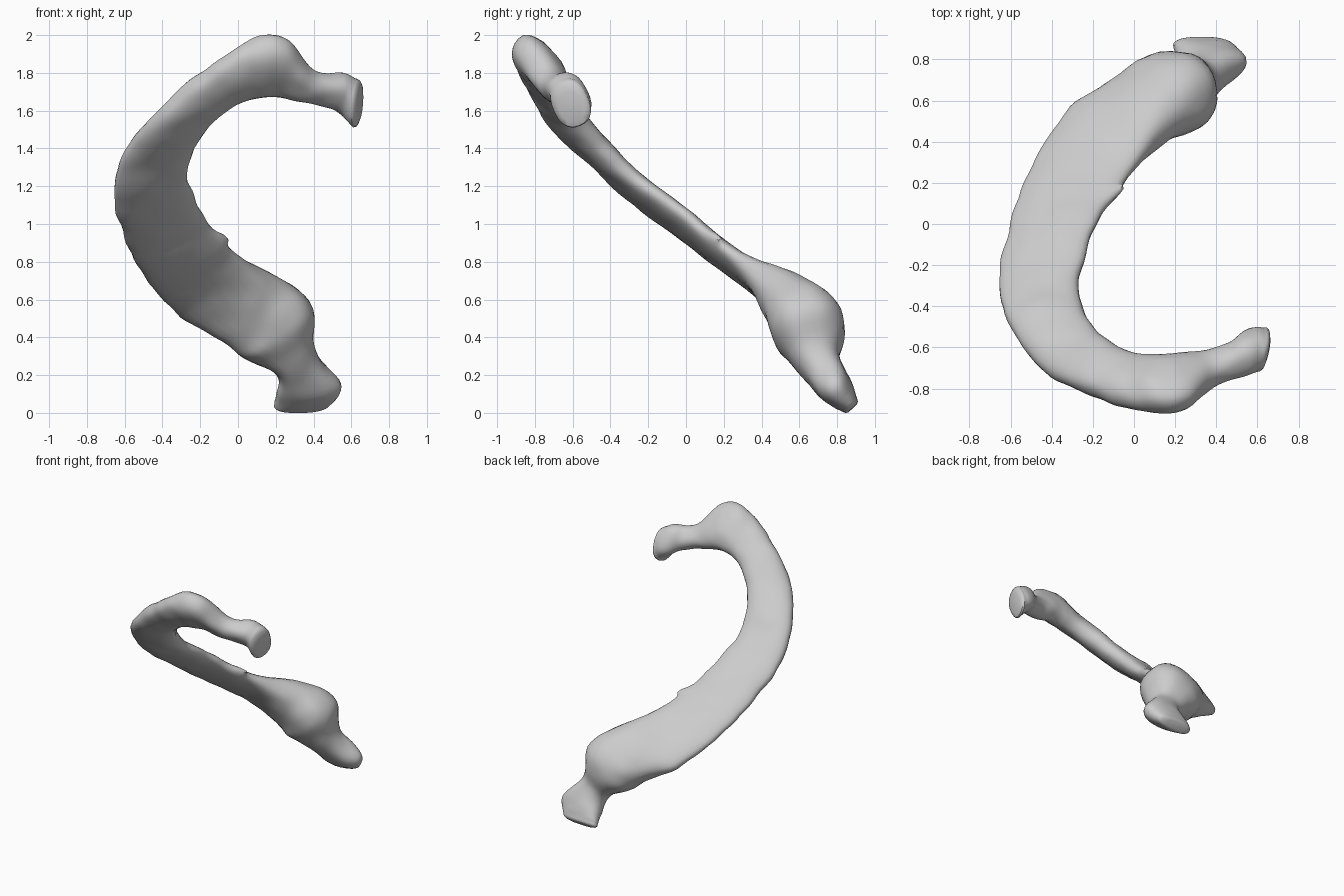
import bpy
import bmesh
from math import cos, sin, pi, copysign, exp
from mathutils import Vector, noise

cube = bpy.data.objects.get("Cube")
if cube:
    bpy.data.objects.remove(cube, do_unlink=True)

SIDES = 28      # points around each cross-section
STEPS = 7       # rings between two guide sections

# Guide rails from the jointed head, around the arch, to the flat tip
outer_edge = [(.635, -.66, 1.75), (.57, -.67, 1.79), (.48, -.72, 1.78), (.38, -.78, 1.81),
              (.27, -.87, 1.95), (.14, -.89, 1.98), (-.02, -.88, 1.9), (-.22, -.82, 1.76),
              (-.44, -.71, 1.56), (-.6, -.5, 1.37), (-.655, -.28, 1.15), (-.6, 0, .93),
              (-.5, .27, .73), (-.31, .56, .52), (-.1, .66, .41), (.02, .69, .31),
              (.2, .71, .2), (.2, .82, .1), (.19, .87, .035)]
inner_edge = [(.62, -.56, 1.52), (.55, -.57, 1.58), (.47, -.61, 1.63), (.34, -.64, 1.67),
              (.22, -.65, 1.69), (.12, -.66, 1.69), (.02, -.65, 1.66), (-.1, -.59, 1.59),
              (-.2, -.5, 1.48), (-.25, -.4, 1.36), (-.27, -.28, 1.25), (-.2, -.03, 1.07),
              (-.1, .13, .93), (.01, .28, .82), (.18, .46, .71), (.385, .61, .58),
              (.41, .7, .33), (.545, .78, .14), (.48, .87, .04)]
half_thickness = [.1, .095, .08, .08, .095, .105, .09, .085, .08, .075, .065, .06, .06,
                  .075, .15, .195, .115, .09, .05]
spur_tip = Vector((-.08, .15, .94))
spur_pull = Vector((.045, .03, 0))


def smooth_path(points):
    """Catmull-Rom interpolation through a list of vectors."""
    path = []
    last = len(points) - 1
    for i in range(last):
        a, b = points[max(i - 1, 0)], points[i]
        c, d = points[i + 1], points[min(i + 2, last)]
        for k in range(STEPS):
            t = k / STEPS
            path.append(0.5 * (2 * b + (c - a) * t + (2 * a - 5 * b + 4 * c - d) * t ** 2
                               + (3 * b - a - 3 * c + d) * t ** 3))
    return path + [points[-1]]


def soft_power(value, power):
    return copysign(abs(value) ** power, value)


def bridge(bm, first, second):
    """Join two rings with quads."""
    for k in range(SIDES):
        n = (k + 1) % SIDES
        bm.faces.new((first[k], first[n], second[n], second[k]))


# Bone colour
bone = bpy.data.materials.new("pale grey bone")
bone.use_nodes = True
grey = (.6, .6, .6, 1)
bone.diffuse_color = grey
for node in bone.node_tree.nodes:
    if node.type == 'BSDF_PRINCIPLED':
        node.inputs["Base Color"].default_value = grey

# Curved rib body: oval sections lofted between the two rails
outer = smooth_path([Vector(p) for p in outer_edge])
inner = smooth_path([Vector(p) for p in inner_edge])
thick = smooth_path([Vector((t, 0, 0)) for t in half_thickness])
centres = [(a + b) / 2 for a, b in zip(outer, inner)]
count = len(centres)

bm = bmesh.new()
rings = []
for i, centre in enumerate(centres):
    across = (outer[i] - inner[i]) / 2
    tangent = centres[min(i + 4, count - 1)] - centres[max(i - 4, 0)]
    normal = tangent.cross(across).normalized() * thick[i].x
    ring = []
    for k in range(SIDES):
        angle = 2 * pi * k / SIDES
        point = (centre + across * soft_power(cos(angle), .85)
                 + normal * soft_power(sin(angle), .85))
        # gentle irregular surface
        if 2 < i < count - 3:
            point += (point - centre).normalized() * noise.noise(point * 9) * .009
        # small spur on the inner margin
        point += spur_pull * exp(-((point - spur_tip).length / .045) ** 2)
        ring.append(bm.verts.new(point))
    rings.append(ring)

for first, second in zip(rings, rings[1:]):
    bridge(bm, first, second)

# Rounded end caps on the head and the tip
for ring, neighbour, dome in ((rings[0], 3, .025), (rings[-1], count - 4, .02)):
    middle = sum((v.co for v in ring), Vector()) / SIDES
    push = (middle - centres[neighbour]).normalized() * dome
    previous = ring
    for scale, rise in ((.9, .6), (.65, 1)):
        cap = [bm.verts.new(middle + (v.co - middle) * scale + push * rise) for v in ring]
        bridge(bm, previous, cap)
        previous = cap
    bm.faces.new(previous)

# Smooth-shaded object
bmesh.ops.recalc_face_normals(bm, faces=bm.faces[:])
mesh = bpy.data.meshes.new("rib_body")
bm.to_mesh(mesh)
bm.free()
rib = bpy.data.objects.new("rib_body", mesh)
bpy.context.collection.objects.link(rib)
mesh.materials.append(bone)
bpy.ops.object.select_all(action='DESELECT')
rib.select_set(True)
bpy.context.view_layer.objects.active = rib
bpy.ops.object.shade_smooth_by_angle(angle=pi / 4)
